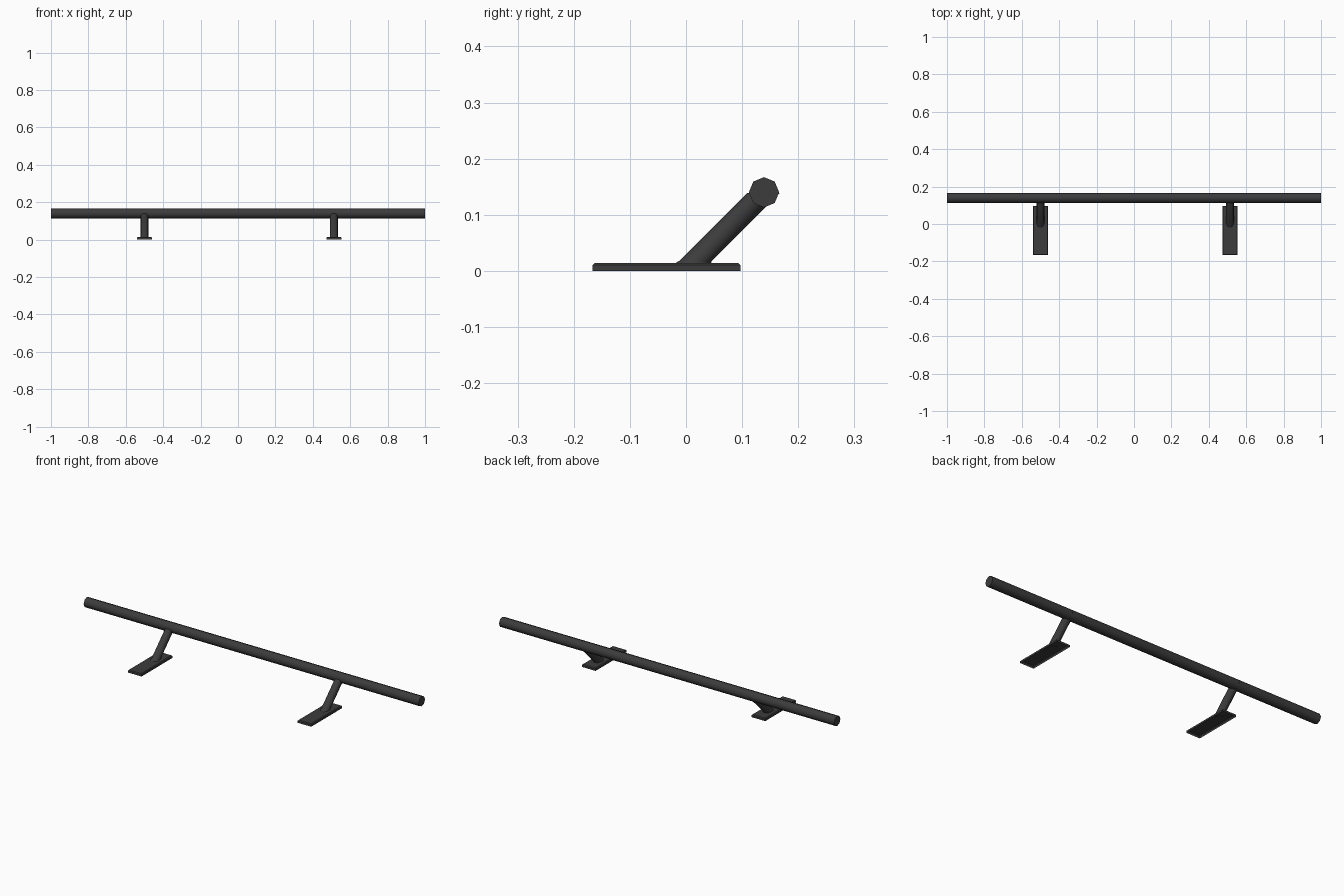
import bpy, bmesh
from math import sin, cos, pi, radians

if "Cube" in bpy.data.objects:
    bpy.data.objects.remove(bpy.data.objects["Cube"])

mat = bpy.data.materials.new("dark_metal")
mat.diffuse_color = (0.045, 0.045, 0.045, 1)
mat.use_nodes = True
mat.node_tree.nodes["Principled BSDF"].inputs["Base Color"].default_value = mat.diffuse_color


def loft(name, rings, cap_start, cap_end, smooth=None):
    """Bridge successive rings of points into one skin."""
    bm = bmesh.new()
    vs = [[bm.verts.new(p) for p in r] for r in rings]
    n = len(rings[0])
    for a, b in zip(vs, vs[1:]):
        for i in range(n):
            j = (i + 1) % n
            bm.faces.new((a[i], a[j], b[j], b[i]))
    if cap_start:
        bm.faces.new(vs[0][::-1])
    if cap_end:
        bm.faces.new(vs[-1])
    me = bpy.data.meshes.new(name)
    bm.to_mesh(me)
    bm.free()
    me.materials.append(mat)
    ob = bpy.data.objects.new(name, me)
    bpy.context.collection.objects.link(ob)
    if smooth:
        bpy.ops.object.select_all(action='DESELECT')
        ob.select_set(True)
        bpy.context.view_layer.objects.active = ob
        bpy.ops.object.shade_smooth_by_angle(angle=radians(smooth))
    return ob


# Octagonal grab bar along x
loft("bar", [[(x, 0.139 + 0.027 * cos(i * pi / 4), 0.14 + 0.027 * sin(i * pi / 4))
              for i in range(8)] for x in (-1, 1)], True, True, 60)


def rect(cx, z, inset):
    x, y0, y1 = 0.041 - inset, -0.167 + inset, 0.097 - inset
    return [(cx - x, y0, z), (cx + x, y0, z), (cx + x, y1, z), (cx - x, y1, z)]


def slanted_ring(cx, z, rx, ry, n=12):
    # Horizontal slice of a post leaning at 45 degrees
    return [(cx + rx * cos(2 * pi * i / n), z - 0.001 + ry * sin(2 * pi * i / n), z)
            for i in range(n)]


for side, cx in (("left", -0.5), ("right", 0.513)):
    # Mounting plate: chamfered top, open underneath
    loft(side + "_plate", [rect(cx, 0, 0), rect(cx, 0.010, 0), rect(cx, 0.014, 0.004)],
         False, True)
    # Leaning post with a slight flare at the foot
    loft(side + "_post", [slanted_ring(cx, 0.012, 0.023, 0.033),
                          slanted_ring(cx, 0.018, 0.0205, 0.029),
                          slanted_ring(cx, 0.139, 0.0205, 0.029)], True, True, 50)
